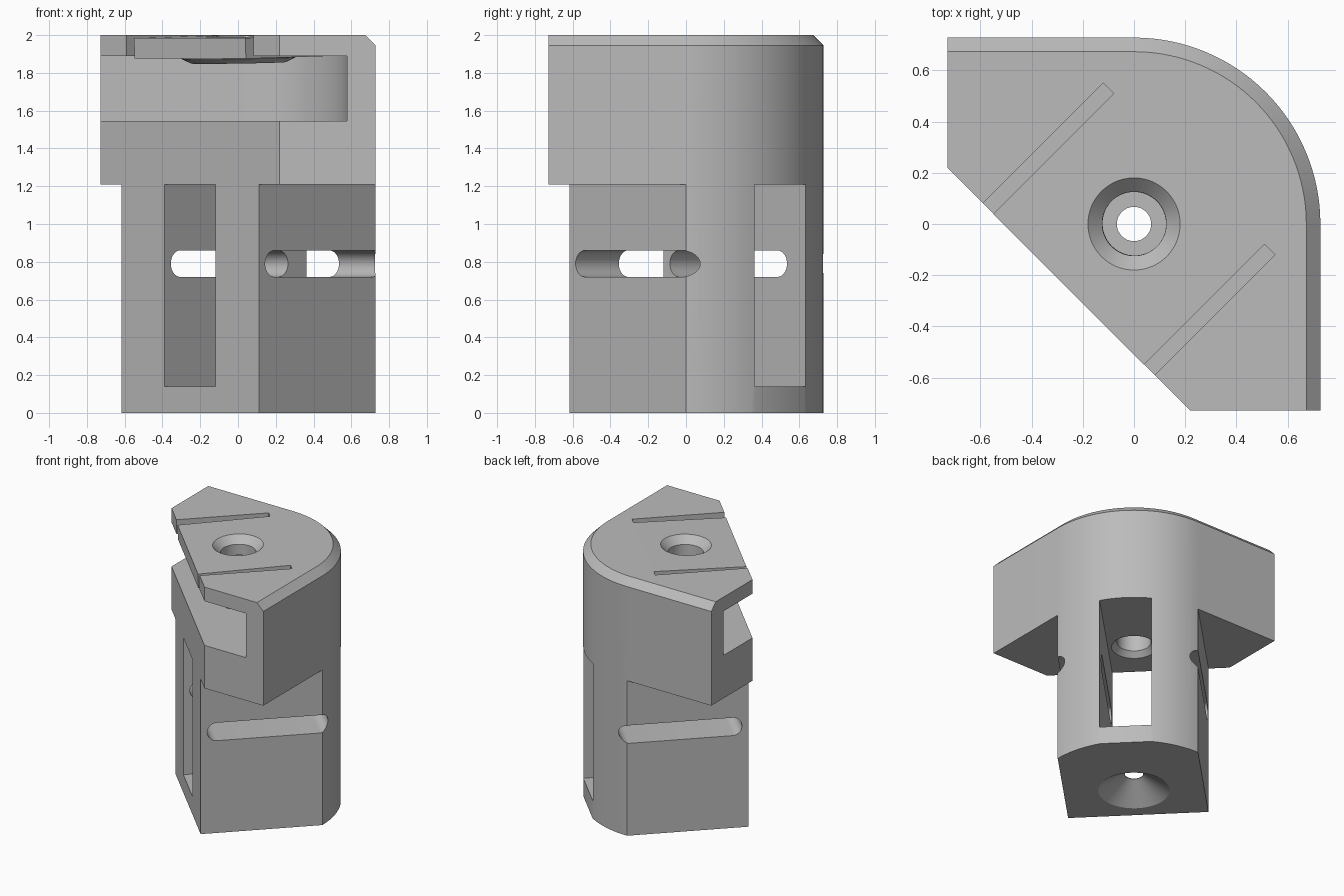
import bpy, bmesh, math
from mathutils import Matrix

if "Cube" in bpy.data.objects:
    bpy.data.objects.remove(bpy.data.objects["Cube"], do_unlink=True)

grey = bpy.data.materials.new("plain grey")
grey.use_nodes = True
grey.diffuse_color = (0.5, 0.5, 0.5, 1)
grey.node_tree.nodes["Principled BSDF"].inputs["Base Color"].default_value = (0.5, 0.5, 0.5, 1)

DIAGONAL = Matrix.Rotation(math.pi / 4, 4, 'Z')   # part is symmetric about x = y
SIDE = 0.728


def loft(name, rings, matrix=Matrix()):
    """Closed solid through rings of 3D points."""
    bm = bmesh.new()
    loops = [[bm.verts.new(p) for p in ring] for ring in rings]
    n = len(loops[0])
    for a, b in zip(loops, loops[1:]):
        for i in range(n):
            j = (i + 1) % n
            bm.faces.new((a[i], a[j], b[j], b[i]))
    bm.faces.new(loops[0])
    bm.faces.new(loops[-1])
    bmesh.ops.recalc_face_normals(bm, faces=bm.faces)
    mesh = bpy.data.meshes.new(name)
    bm.to_mesh(mesh)
    bm.free()
    mesh.transform(matrix)
    mesh.materials.append(grey)
    ob = bpy.data.objects.new(name, mesh)
    bpy.context.collection.objects.link(ob)
    return ob


def box(name, u0, u1, v0, v1, z0, z1):
    """Box aligned with the diagonal: u runs front to back, v across."""
    ring = [(u0, v0), (u1, v0), (u1, v1), (u0, v1)]
    return loft(name, [[(u, v, z) for u, v in ring] for z in (z0, z1)], DIAGONAL)


def turned(name, profile, n=64):
    """Solid of revolution about z from (radius, height) pairs."""
    steps = [math.tau * i / n for i in range(n)]
    return loft(name, [[(r * math.cos(t), r * math.sin(t), z) for t in steps]
                       for r, z in profile])


def outline(r, reach, cut, z, n=32):
    """Square with one rounded corner and the opposite corner cut off."""
    arc = [math.pi / 2 * (1 - i / n) for i in range(n + 1)]
    pts = [(-reach, r)] + [(r * math.cos(t), r * math.sin(t)) for t in arc]
    pts += [(r, -reach), (cut, -reach), (-reach, cut)]
    return [(x, y, z) for x, y in pts]


def combine(target, tool, operation='DIFFERENCE'):
    mod = target.modifiers.new("bool", 'BOOLEAN')
    mod.operation, mod.solver, mod.object = operation, 'EXACT', tool
    bpy.context.view_layer.objects.active = target
    bpy.ops.object.modifier_apply(modifier=mod.name)
    bpy.data.objects.remove(tool, do_unlink=True)


# Main body with a chamfered top rim
body = loft("body", [outline(SIDE, SIDE, 0.22, 0),
                     outline(SIDE, SIDE, 0.22, 1.945),
                     outline(SIDE - 0.055, SIDE, 0.22, 2)])

# Narrow the lower stem on both sides
half = SIDE / math.sqrt(2)
for s in (-1, 1):
    combine(body, box("stem_cut", -2, 2, *sorted((s * half, s * 2)), -1, 1.21))

# Window through the stem, and the flat on its back lip
combine(body, box("window_cut", -2, 2, -0.191, 0.191, 0.14, 1.21))
combine(body, box("lip_cut", 0.704, 2, -0.191, 0.191, -1, 0.5))

# Drawer-like slot under the roof
combine(body, loft("drawer_cut", [outline(0.578, 1, -0.6, z) for z in (1.545, 1.89)]))

# Opening in the roof for the spring tongue
combine(body, box("roof_cut", -2, 0.304, -0.474, 0.474, 1.8, 2.2))

# Rounded cross slot through both side walls
R = 0.07
stadium = []
for centre, start in ((0.565 - R, -90), (-0.312 + R, 90)):
    for i in range(17):
        a = math.radians(start + 180 * i / 16)
        stadium.append((centre + R * math.cos(a), 0.79 + R * math.sin(a)))
combine(body, loft("cross_slot", [[(u, v, z) for u, z in stadium] for v in (-1, 1)], DIAGONAL))

# Bottom countersink and centre bore
combine(body, turned("countersink", [(0.275, -0.01), (0.067, 0.135), (0.067, 0.4)]))
combine(body, turned("bore", [(0.165, 1.1), (0.165, 1.21), (0.125, 1.25), (0.125, 1.7)]))

# Spring tongue with a detent bump, countersunk and bent slightly down
tongue = box("spring_tongue", -0.361, 0.304, -0.417, 0.417, 1.89, 2)
combine(tongue, turned("bump", [(0.25, 1.86), (0.302, 1.885), (0.302, 1.92)]), 'UNION')
combine(tongue, turned("tongue_hole", [(0.125, 1.7), (0.125, 1.945), (0.19, 2.01)]))
hinge = Matrix.Translation((0.304, 0, 2))
tilt = hinge @ Matrix.Rotation(-0.0225, 4, 'Y') @ hinge.inverted()
tongue.data.transform(DIAGONAL @ tilt @ DIAGONAL.inverted())

# Smooth the curved walls, keep edges sharp
for ob in (body, tongue):
    bpy.ops.object.select_all(action='DESELECT')
    ob.select_set(True)
    bpy.context.view_layer.objects.active = ob
    bpy.ops.object.shade_smooth_by_angle(angle=math.radians(25))
